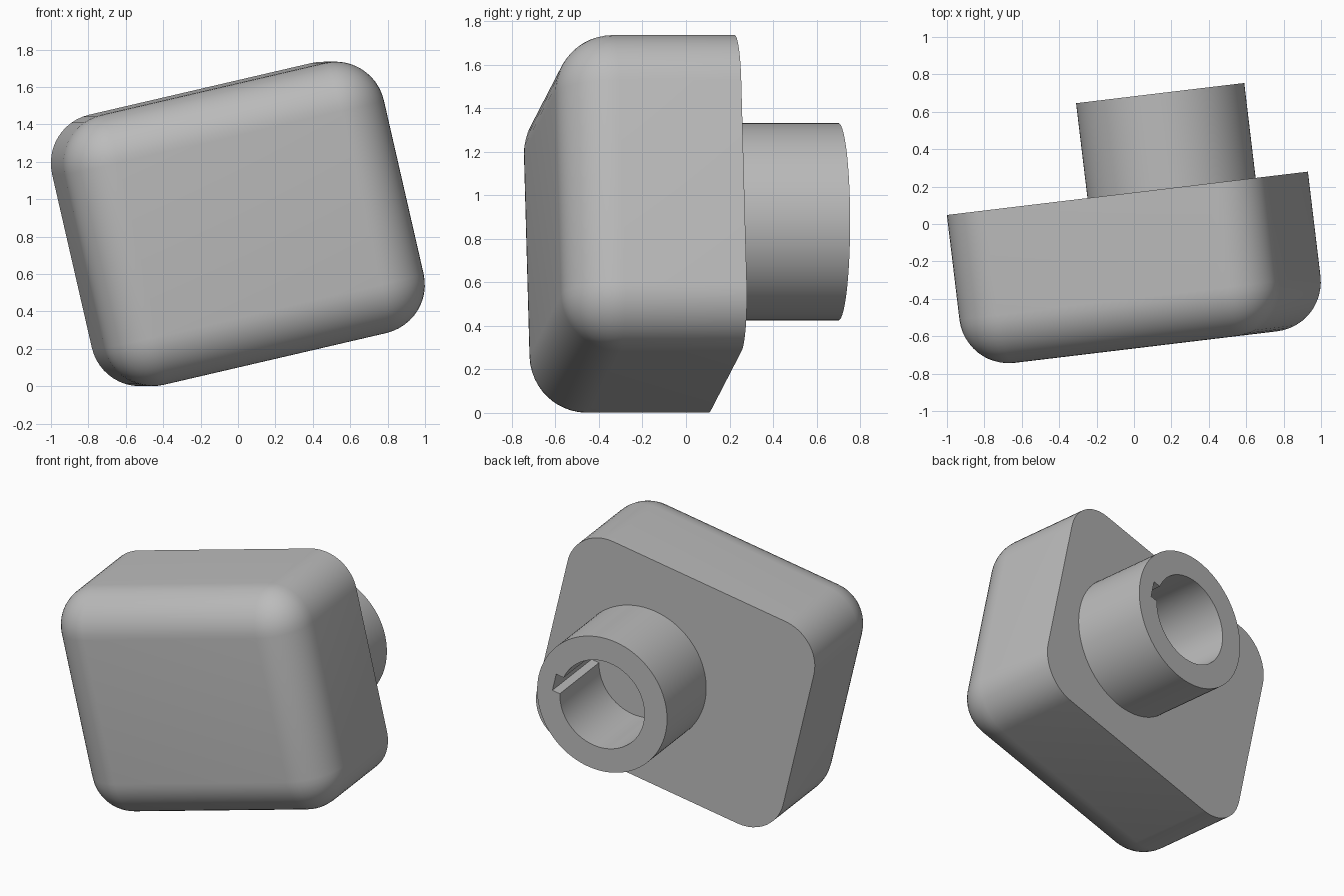
import bpy, bmesh
from math import radians, cos, sin, tau, asin
from mathutils import Matrix, Vector

cube = bpy.data.objects.get("Cube")
if cube:
    bpy.data.objects.remove(cube, do_unlink=True)

# Main dimensions, in the tilted frame of the knob
HALF_W, HALF_H, HALF_D = 0.881, 0.741, 0.414
FILLET = 0.265
BOSS_X, BOSS_Z = 0.234, -0.044
BOSS_R, BORE_R, BOSS_LEN = 0.453, 0.295, 0.511
KEY_HALF, KEY_OUT = 0.059, 0.342

placement = (Matrix.Translation((0.014, -0.247, 0.868))
             @ Matrix.Rotation(radians(6.85), 4, 'Z')
             @ Matrix.Rotation(radians(-13), 4, 'Y'))

GREY = (0.5, 0.5, 0.5, 1)
grey = bpy.data.materials.new("plain grey")
grey.use_nodes = True
grey.diffuse_color = GREY
grey.node_tree.nodes["Principled BSDF"].inputs["Base Color"].default_value = GREY


def finish(bm, name):
    """Turn a bmesh into a smooth shaded, tilted object."""
    bmesh.ops.recalc_face_normals(bm, faces=bm.faces)
    mesh = bpy.data.meshes.new(name)
    bm.to_mesh(mesh)
    bm.free()
    mesh.transform(placement)
    mesh.materials.append(grey)
    obj = bpy.data.objects.new(name, mesh)
    bpy.context.collection.objects.link(obj)
    bpy.ops.object.select_all(action='DESELECT')
    obj.select_set(True)
    bpy.context.view_layer.objects.active = obj
    bpy.ops.object.shade_smooth_by_angle(angle=radians(30))
    return obj


# Rounded block: every edge filleted except those of the flat back
bm = bmesh.new()
bmesh.ops.create_cube(bm, size=2)
bmesh.ops.scale(bm, vec=(HALF_W, HALF_D, HALF_H), verts=bm.verts)
edges = [e for e in bm.edges if any(v.co.y < 0 for v in e.verts)]
bmesh.ops.bevel(bm, geom=edges, offset=FILLET, offset_type='OFFSET',
                segments=12, profile=0.5, affect='EDGES', clamp_overlap=True)
finish(bm, "rounded_block")


def loop(bm, points):
    """Closed ring of edges in the plane of the block's back."""
    verts = [bm.verts.new((BOSS_X + x, HALF_D, BOSS_Z + z)) for x, z in points]
    return [bm.edges.new((v, verts[i - 1])) for i, v in enumerate(verts)]


def arc(radius, start, end, count):
    angles = [start + (end - start) * i / count for i in range(count + 1)]
    return [(radius * cos(a), radius * sin(a)) for a in angles]


# Boss: a ring with a keyed bore, extruded from the back
bm = bmesh.new()
half_angle = asin(KEY_HALF / BORE_R)
outer = arc(BOSS_R, 0, tau, 96)[:-1]
bore = arc(BORE_R, half_angle, tau - half_angle, 80)
bore += [(KEY_OUT, -KEY_HALF), (KEY_OUT, KEY_HALF)]
rings = loop(bm, outer) + loop(bm, bore)
bmesh.ops.triangle_fill(bm, edges=rings, use_beauty=True, normal=(0, 1, 0))
top = bmesh.ops.extrude_face_region(bm, geom=bm.faces[:], use_keep_orig=True)
bmesh.ops.translate(bm, vec=Vector((0, BOSS_LEN, 0)),
                    verts=[g for g in top["geom"] if isinstance(g, bmesh.types.BMVert)])
finish(bm, "keyed_boss")
